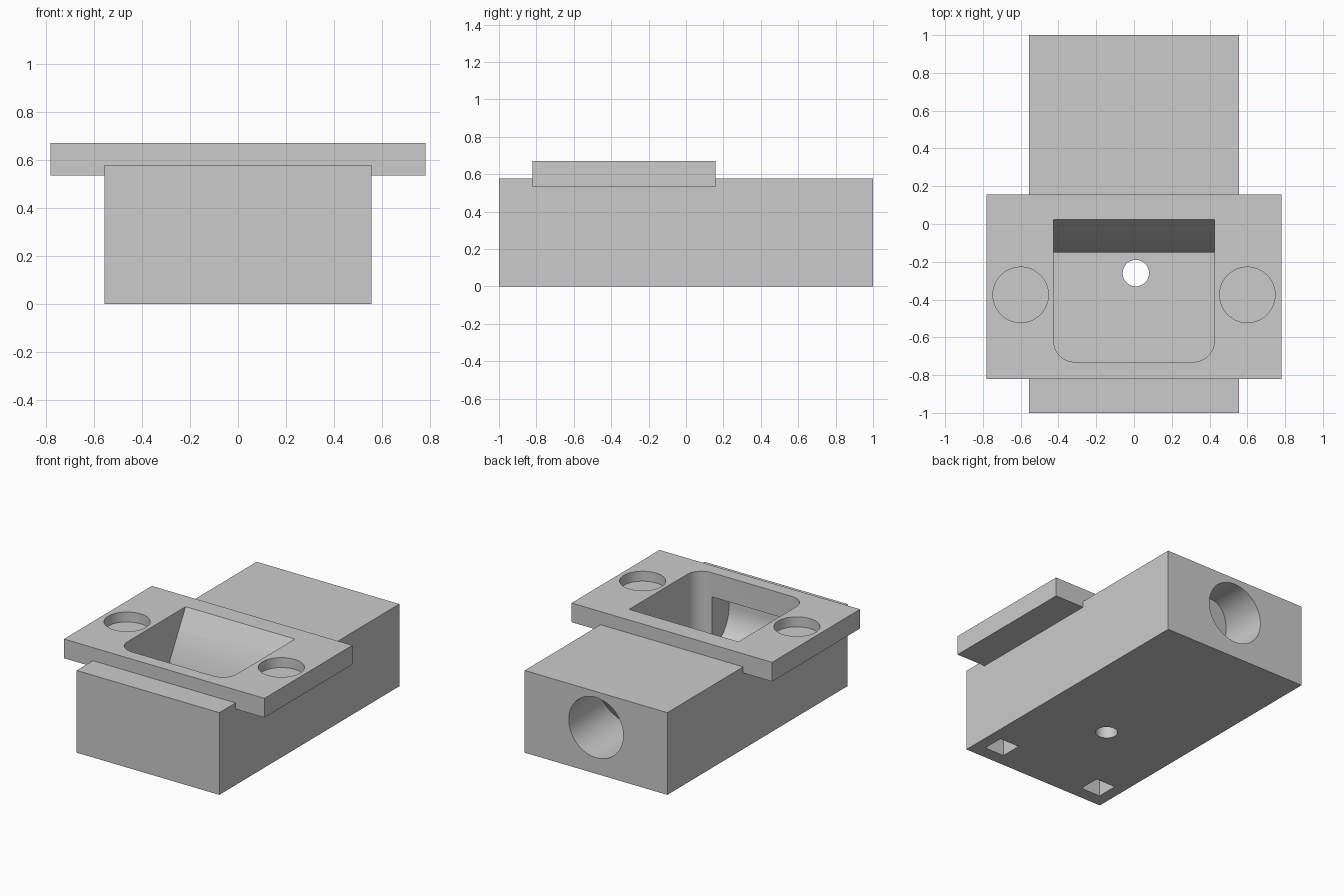
import bpy, bmesh
from math import sin, cos, pi
from mathutils import Vector

cube = bpy.data.objects.get("Cube")
if cube:
    bpy.data.objects.remove(cube, do_unlink=True)

GREY = (0.6, 0.6, 0.6, 1)
mat = bpy.data.materials.new("plain grey")
mat.use_nodes = True
mat.diffuse_color = GREY
mat.node_tree.nodes["Principled BSDF"].inputs["Base Color"].default_value = GREY


def loft(name, loops):
    """Closed solid through matching loops, capped at both ends."""
    bm = bmesh.new()
    rings = [[bm.verts.new(p) for p in loop] for loop in loops]
    n = len(rings[0])
    for a, b in zip(rings, rings[1:]):
        for i in range(n):
            j = (i + 1) % n
            bm.faces.new((a[i], a[j], b[j], b[i]))
    bm.faces.new(rings[0][::-1])
    bm.faces.new(rings[-1])
    bmesh.ops.recalc_face_normals(bm, faces=bm.faces)
    mesh = bpy.data.meshes.new(name)
    bm.to_mesh(mesh)
    bm.free()
    mesh.materials.append(mat)
    obj = bpy.data.objects.new(name, mesh)
    bpy.context.collection.objects.link(obj)
    return obj


def box(name, x0, x1, y0, y1, z0, z1):
    plan = [(x0, y0), (x1, y0), (x1, y1), (x0, y1)]
    return loft(name, [[(x, y, z) for x, y in plan] for z in (z0, z1)])


def arc(cx, cy, r, start, end, steps):
    angles = [start + (end - start) * i / steps for i in range(steps + 1)]
    return [(cx + r * cos(a), cy + r * sin(a)) for a in angles]


def post(name, x, y, r, z0, z1):
    ring = arc(x, y, r, 0, 2 * pi, 48)[:-1]
    return loft(name, [[(px, py, z) for px, py in ring] for z in (z0, z1)])


def carve(obj, cutters):
    """Subtract the cutters and keep the finished mesh."""
    for c in cutters:
        c.hide_render = True
        mod = obj.modifiers.new(c.name, 'BOOLEAN')
        mod.operation, mod.solver, mod.object = 'DIFFERENCE', 'EXACT', c
    graph = bpy.context.evaluated_depsgraph_get()
    mesh = bpy.data.meshes.new_from_object(obj.evaluated_get(graph))
    obj.modifiers.clear()
    obj.data = mesh


# Main solids
body = box("body", -0.555, 0.555, -1, 1, 0, 0.578)
plate = box("top_plate", -0.78, 0.78, -0.82, 0.157, 0.535, 0.67)

# Pocket: rounded front corners, back wall sloping outward above the throat
FLOOR = 0.12


def pocket_plan(back):
    r, w, front = 0.11, 0.425, -0.73
    return ([(-w, back)] + arc(-w + r, front + r, r, pi, 1.5 * pi, 10)
            + arc(w - r, front + r, r, 1.5 * pi, 2 * pi, 10) + [(w, back)])


levels = [(FLOOR, -0.15), (0.357, -0.15), (0.67, 0.025), (0.76, 0.075)]
pocket = loft("pocket_cutter",
              [[(x, y, z) for x, y in pocket_plan(back)] for z, back in levels])

# Scooped undercut below the front lip
scoop_profile = ([(-0.4, 0.5), (-0.4, FLOOR)]
                 + arc(-0.68, FLOOR + 0.24, 0.24, 1.5 * pi, pi, 14)
                 + [(-0.92, 0.5)])
scoop = loft("scoop_cutter",
             [[(x, y, z) for y, z in scoop_profile] for x in (-0.31, 0.31)])

# Blind rear bore with a slanted end
circle = arc(0, 0.325, 0.212, 0, 2 * pi, 64)[:-1]
bore = loft("bore_cutter", [[(x, 1.1, z) for x, z in circle],
                            [(x, 0.63 + 0.6 * (z - 0.325), z) for x, z in circle]])

# Drain hole and square sockets in the underside
drain = post("drain_cutter", 0.01, -0.26, 0.07, -0.1, 0.2)
sockets = [box("socket_cutter", x - 0.075, x + 0.075, -0.908, -0.758, -0.1, 0.2)
           for x in (-0.4, 0.4)]
# Round recesses in the plate wings
recesses = [post("recess_cutter", x, -0.375, 0.147, 0.6, 0.8) for x in (-0.6, 0.6)]

carve(body, [pocket, scoop, bore, drain] + sockets)
carve(plate, [pocket] + recesses)
for c in [pocket, scoop, bore, drain] + sockets + recesses:
    bpy.data.objects.remove(c, do_unlink=True)

# Smooth curved walls, keep sharp edges
bpy.ops.object.select_all(action='DESELECT')
for obj in (body, plate):
    obj.select_set(True)
bpy.context.view_layer.objects.active = body
bpy.ops.object.shade_smooth_by_angle(angle=pi / 6)
